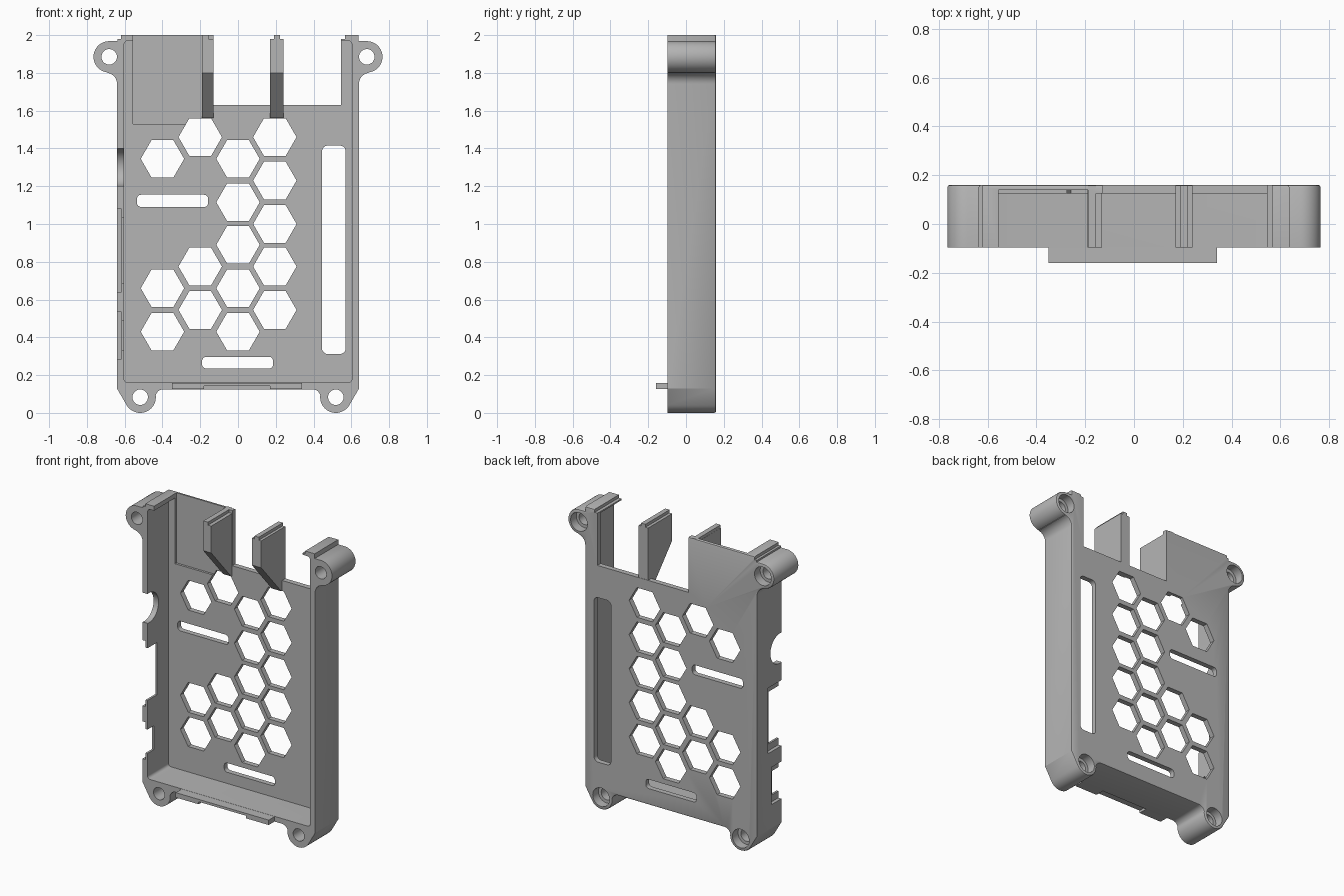
import bpy, bmesh, math
from mathutils import Vector

if "Cube" in bpy.data.objects:
    bpy.data.objects.remove(bpy.data.objects["Cube"])

grey = bpy.data.materials.new("plain grey")
grey.diffuse_color = (0.46, 0.46, 0.46, 1)
grey.use_nodes = True
grey.node_tree.nodes["Principled BSDF"].inputs["Base Color"].default_value = grey.diffuse_color

BACK, FRONT, FLOOR = 0.16, -0.097, 0.125   # depths of back face, rim and inner floor


def arc(cx, cz, r, a0, a1, n=12):
    return [(cx + r * math.cos(math.radians(a0 + (a1 - a0) * i / n)),
             cz + r * math.sin(math.radians(a0 + (a1 - a0) * i / n))) for i in range(n + 1)]


def rounded(x0, x1, z0, z1, r):
    return (arc(x1 - r, z0 + r, r, -90, 0, 6) + arc(x1 - r, z1 - r, r, 0, 90, 6)
            + arc(x0 + r, z1 - r, r, 90, 180, 6) + arc(x0 + r, z0 + r, r, 180, 270, 6))


def prism(name, pts, d0, d1, axis="y", bevel=0.0):
    """Extrude an xz outline along y, or a yz outline along x."""
    put = (lambda p, d: (p[0], d, p[1])) if axis == "y" else (lambda p, d: (d, p[0], p[1]))
    bm = bmesh.new()
    near = [bm.verts.new(put(p, d0)) for p in pts]
    far = [bm.verts.new(put(p, d1)) for p in pts]
    bm.faces.new(near)
    back = bm.faces.new(far)
    n = len(pts)
    for i in range(n):
        j = (i + 1) % n
        bm.faces.new((near[i], near[j], far[j], far[i]))
    bmesh.ops.recalc_face_normals(bm, faces=bm.faces)
    if bevel:
        bmesh.ops.bevel(bm, geom=list(back.edges), offset=bevel, segments=2,
                        profile=0.5, affect="EDGES")
    me = bpy.data.meshes.new(name)
    bm.to_mesh(me)
    bm.free()
    ob = bpy.data.objects.new(name, me)
    bpy.context.collection.objects.link(ob)
    me.materials.append(grey)
    return ob


def box(name, x0, x1, y0, y1, z0, z1):
    return prism(name, [(x0, z0), (x1, z0), (x1, z1), (x0, z1)], y0, y1)


def select(ob):
    bpy.ops.object.select_all(action="DESELECT")
    ob.select_set(True)
    bpy.context.view_layer.objects.active = ob


def cut(ob, cutter):
    mod = ob.modifiers.new("cut", "BOOLEAN")
    mod.operation, mod.solver, mod.object = "DIFFERENCE", "EXACT", cutter
    select(ob)
    bpy.ops.object.modifier_apply(modifier=mod.name)
    bpy.data.objects.remove(cutter, do_unlink=True)


# Case outline with four screw ears, one half mirrored
EARS = [(0.518, 0.083), (0.682, 1.885)]
half = arc(0.395, 0.083, 0.042, 90, 0, 6)[:-1]
half += arc(0.518, 0.083, 0.083, 180, 330, 20)
half += [(0.64, 0.128)]
half += arc(0.70, 1.741, 0.06, 180, 98, 8)
half += arc(0.682, 1.885, 0.083, -82, 90, 22)
half += [(0.637, 1.968), (0.637, 2.0)]
outline = half + [(-x, z) for x, z in reversed(half)]
case = prism("case_shell", outline, FRONT, BACK, bevel=0.01)

# Hollow interior, open top and cut-away in the back plate
cut(case, prism("cavity", rounded(-0.603, 0.603, 0.16, 1.97, 0.02), -0.3, FLOOR))
cut(case, box("top_opening", -0.555, 0.545, -0.3, FLOOR, 1.9, 2.1))
cut(case, box("plate_opening", -0.13, 0.545, -0.3, 0.3, 1.63, 2.1))
cut(case, box("panel_recess", -0.555, -0.185, 0.0, 0.14, 1.53, 2.1))
cut(case, box("right_lip_step", 0.5, 0.566, -0.3, 0.3, 1.98, 2.1))
cut(case, box("left_lip_step", -0.7, -0.62, -0.3, 0.3, 1.98, 2.1))

# Screw holes with counterbores at the back
for s in (-1, 1):
    for x, z in EARS:
        cut(case, prism("screw_hole", arc(s * x, z, 0.041, 0, 360, 32)[:-1], -0.3, 0.3))
        cut(case, prism("counterbore", arc(s * x, z, 0.062, 0, 360, 32)[:-1], 0.10, 0.3))

# Honeycomb vents
HEX = {-0.4: (1.345, 0.66, 0.43), -0.2: (1.46, 0.775, 0.545),
       0.0: (1.345, 1.115, 0.89, 0.66, 0.43), 0.195: (1.46, 1.23, 1.0, 0.775, 0.545)}
for x, rows in HEX.items():
    for z in rows:
        cut(case, prism("hex_vent", arc(x, z, 0.115, 0, 360, 6)[:-1], 0.05, 0.3))

# Rounded slots
for x0, x1, z0, z1, r in ((0.445, 0.57, 0.312, 1.415, 0.03),
                          (-0.535, -0.158, 1.09, 1.155, 0.022),
                          (-0.19, 0.186, 0.235, 0.297, 0.022)):
    cut(case, prism("slot", rounded(x0, x1, z0, z1, r), 0.05, 0.3))

# Port openings in the left wall: round jack, then two stepped windows
cut(case, prism("jack_hole", arc(-0.08, 1.3, 0.1, 0, 360, 40)[:-1], -0.7, -0.58, "x"))
for z0, z1, depth in ((0.64, 1.08, 0.045), (0.285, 0.535, 0.01)):
    cut(case, box("port_recess", -0.7, -0.617, -0.3, depth, z0, z1))
    cut(case, box("port_window", -0.7, -0.58, -0.3, depth - 0.04, z0 + 0.045, z1 - 0.045))

# Front tab on the bottom wall, with a shallow notch underneath
tab = box("bottom_tab", -0.35, 0.34, -0.16, FRONT + 0.01, 0.126, 0.159)
cut(tab, box("tab_notch", -0.18, 0.17, -0.3, 0.0, 0.0, 0.143))

# Tapered fins standing at the top edge, each with a stepped tip
side = [(0.158, 1.562), (0.158, 1.98), (FRONT, 1.98), (FRONT, 1.80), (0.115, 1.562)]
tip = [(0.158, 1.95), (0.158, 2.0), (FRONT, 2.0), (FRONT, 1.95)]
parts = [case, tab]
for name, x0, x1, t0, t1 in (("left_fin", -0.19, -0.131, -0.189, -0.155),
                             ("right_fin", 0.17, 0.24, 0.19, 0.222)):
    parts.append(prism(name, side, x0, x1, "x"))
    parts.append(prism(name + "_tip", tip, t0, t1, "x"))

for ob in parts:
    select(ob)
    bpy.ops.object.shade_smooth_by_angle(angle=math.radians(30))
